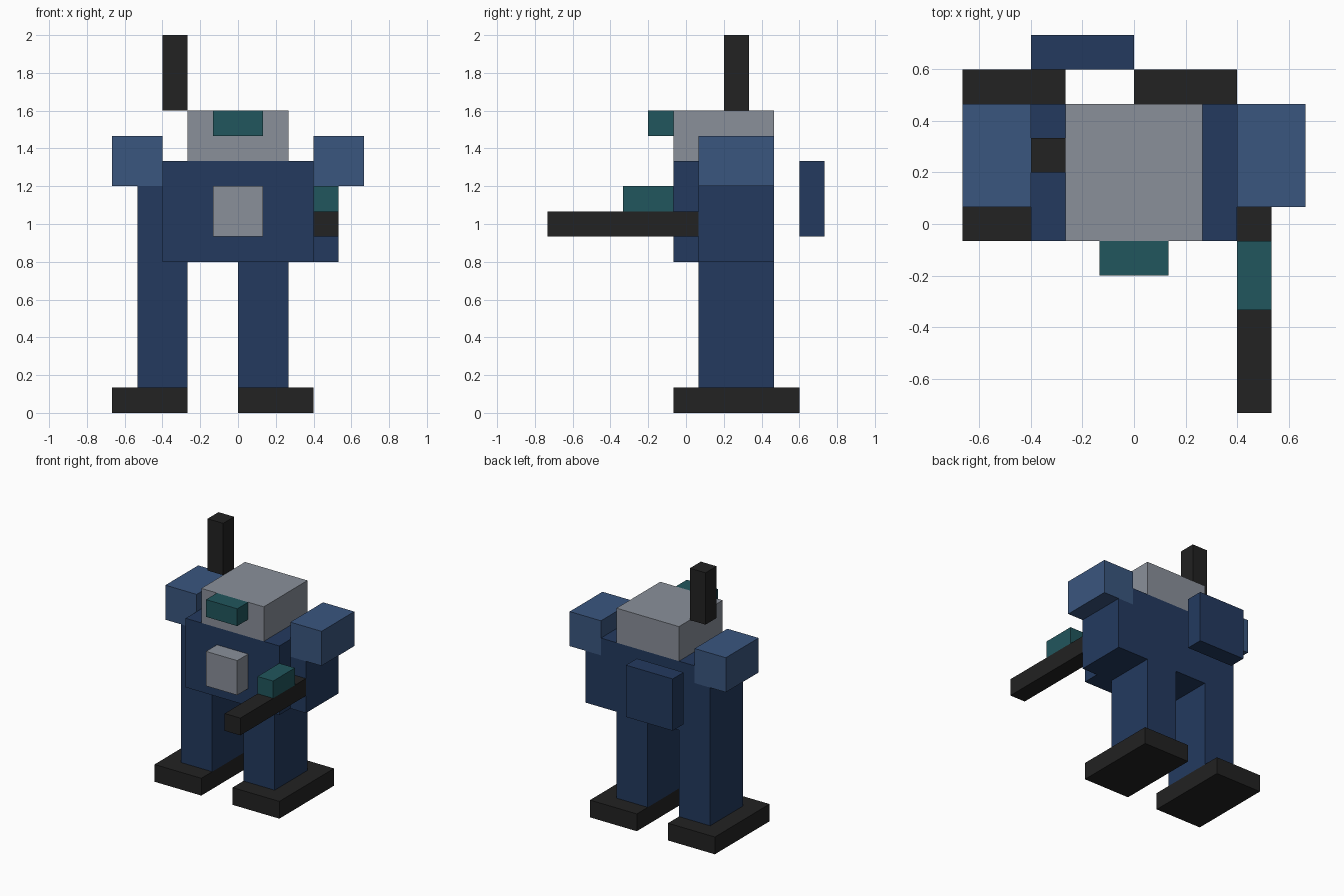
import bpy

if "Cube" in bpy.data.objects:
    bpy.data.objects.remove(bpy.data.objects["Cube"])

U = 2 / 15  # block size of the model


def to_linear(c):
    c /= 255
    return c / 12.92 if c <= 0.04045 else ((c + 0.055) / 1.055) ** 2.4


def material(name, r, g, b):
    m = bpy.data.materials.new(name)
    m.diffuse_color = (to_linear(r), to_linear(g), to_linear(b), 1)
    m.use_nodes = True
    m.node_tree.nodes["Principled BSDF"].inputs["Base Color"].default_value = m.diffuse_color
    return m


navy = material("navy", 35, 58, 95)
blue = material("light_blue", 58, 86, 127)
black = material("black", 34, 34, 34)
grey = material("grey", 138, 144, 154)
teal = material("teal", 33, 86, 93)


def box(name, mat, x, y, z):
    """Box from (min, max) ranges given in blocks."""
    ranges = (x, y, z)
    bpy.ops.mesh.primitive_cube_add(size=1, location=[(a + b) / 2 * U for a, b in ranges])
    ob = bpy.context.object
    ob.name = ob.data.name = name
    ob.scale = [(b - a) * U for a, b in ranges]
    bpy.ops.object.transform_apply(location=False, rotation=False, scale=True)
    ob.data.materials.append(mat)


# Feet and legs, staggered sideways
box("left_foot", black, (-5, -2), (-0.5, 4.5), (0, 1))
box("right_foot", black, (0, 3), (-0.5, 4.5), (0, 1))
for side, x in (("left", -4), ("right", 0)):
    box(side + "_leg", navy, (x, x + 2), (0.5, 3.5), (1, 6))

# Torso, chest plate and detached back pack
box("torso", navy, (-3, 3), (-0.5, 3.5), (6, 10))
box("chest_plate", grey, (-1, 1), (-1.5, -0.5), (7, 9))
box("back_pack", navy, (-3, 0), (4.5, 5.5), (7, 10))

# Arms and shoulders
for side, s in (("left", -1), ("right", 1)):
    box(side + "_arm", navy, sorted((3 * s, 4 * s)), (0.5, 3.5), (6, 9))
    box(side + "_shoulder", blue, sorted((3 * s, 5 * s)), (0.5, 3.5), (9, 11))

# Head, visor and antenna
box("head", grey, (-2, 2), (-0.5, 3.5), (10, 12))
box("visor", teal, (-1, 1), (-1.5, -0.5), (11, 12))
box("antenna", black, (-3, -2), (1.5, 2.5), (12, 15))

# Gun with scope
box("gun_barrel", black, (3, 4), (-5.5, 0.5), (7, 8))
box("gun_scope", teal, (3, 4), (-2.5, -0.5), (8, 9))
